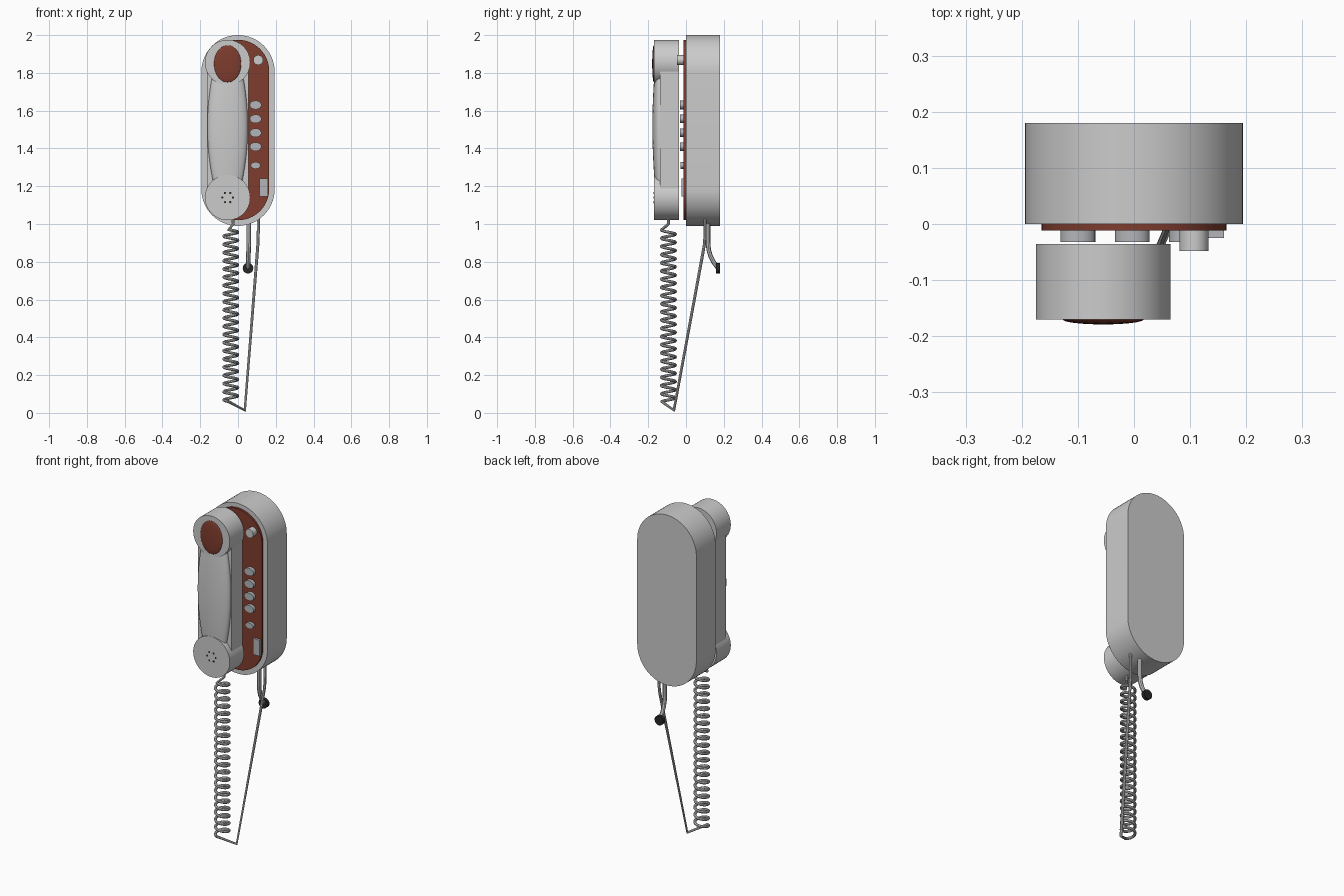
import bpy, bmesh, math
from math import pi, cos, sin

if "Cube" in bpy.data.objects:
    bpy.data.objects.remove(bpy.data.objects["Cube"])


def material(name, rgb):
    m = bpy.data.materials.new(name)
    m.diffuse_color = (*rgb, 1)
    m.use_nodes = True
    m.node_tree.nodes["Principled BSDF"].inputs["Base Color"].default_value = m.diffuse_color
    return m


RED = material("red_brown", (0.21, 0.045, 0.027))
DARK = material("dark", (0.02, 0.02, 0.02))
KEY = material("key_grey", (0.45, 0.46, 0.48))


def finish(name, mesh, mat=None):
    ob = bpy.data.objects.new(name, mesh)
    bpy.context.collection.objects.link(ob)
    if mat:
        mesh.materials.append(mat)
    bpy.ops.object.select_all(action='DESELECT')
    bpy.context.view_layer.objects.active = ob
    ob.select_set(True)
    bpy.ops.object.shade_smooth_by_angle(angle=math.radians(35))
    return ob


def from_bmesh(name, bm, mat=None):
    bmesh.ops.recalc_face_normals(bm, faces=bm.faces)
    mesh = bpy.data.meshes.new(name)
    bm.to_mesh(mesh)
    bm.free()
    return finish(name, mesh, mat)


def prism(name, outline, y0, y1, mat=None):
    """Extrude an (x, z) outline from y0 to y1."""
    bm = bmesh.new()
    face = bm.faces.new([bm.verts.new((x, y0, z)) for x, z in outline])
    ext = bmesh.ops.extrude_face_region(bm, geom=[face])
    for v in ext["geom"]:
        if isinstance(v, bmesh.types.BMVert):
            v.co.y = y1
    return from_bmesh(name, bm, mat)


def ellipse(cx, cz, rx, rz, n=32):
    return [(cx + rx * cos(2 * pi * i / n), cz + rz * sin(2 * pi * i / n)) for i in range(n)]


def stadium(r, z0, z1, n=32):
    top = [(r * cos(pi * i / n), z1 - r + r * sin(pi * i / n)) for i in range(n + 1)]
    low = [(-r * cos(pi * i / n), z0 + r - r * sin(pi * i / n)) for i in range(n + 1)]
    return top + low


def rect(x0, x1, z0, z1):
    return [(x0, z0), (x1, z0), (x1, z1), (x0, z1)]


def cord(name, pts, r, mat=None):
    """Round tube along a list of points."""
    cu = bpy.data.curves.new(name, 'CURVE')
    cu.dimensions = '3D'
    cu.bevel_depth, cu.bevel_resolution, cu.use_fill_caps = r, 2, True
    sp = cu.splines.new('POLY')
    sp.points.add(len(pts) - 1)
    for p, co in zip(sp.points, pts):
        p.co = (*co, 1)
    tmp = bpy.data.objects.new(name + "_path", cu)
    bpy.context.collection.objects.link(tmp)
    bpy.context.view_layer.update()
    mesh = bpy.data.meshes.new_from_object(tmp.evaluated_get(bpy.context.evaluated_depsgraph_get()))
    bpy.data.objects.remove(tmp)
    return finish(name, mesh, mat)


# Wall housing and face plate
prism("wall_housing", stadium(0.194, 0.99, 2.0), 0, 0.18)
prism("face_plate", stadium(0.165, 1.02, 1.975), -0.012, 0.001, RED)

# Keypad: three columns, four rows of keys and a row of small function keys
for c, x in enumerate((-0.1, -0.003, 0.093)):
    for r in range(4):
        prism(f"key_{r}_{c}", ellipse(x, 1.63 - 0.0735 * r, 0.031, 0.023), -0.032, -0.01, KEY)
    prism(f"function_key_{c}", ellipse(x, 1.31, 0.026, 0.018), -0.03, -0.01, KEY)
prism("hook_button", ellipse(0.107, 1.868, 0.026, 0.026), -0.048, -0.01)
prism("slide_switch", rect(0.115, 0.16, 1.145, 1.24), -0.025, -0.01, KEY)

# Handset: ear and mouth drums joined by a body
HX = -0.055
prism("earpiece", ellipse(HX, 1.855, 0.12, 0.12, 64), -0.17, -0.036)
prism("mouthpiece", ellipse(HX, 1.14, 0.12, 0.12, 64), -0.17, -0.036)
prism("handset_body", rect(HX - 0.11, HX + 0.11, 1.17, 1.83), -0.138, -0.037)

# Bulging grip on the front of the handset
bm = bmesh.new()
rings, N = [], 20
for i in range(25):
    t = -1 + 2 * i / 24
    w, h = 0.107 - 0.03 * t * t, 0.04 - 0.012 * t * t
    rings.append([bm.verts.new((HX + w * cos(pi * j / N), -0.138 - h * sin(pi * j / N) ** 0.8,
                                1.515 + 0.29 * t)) for j in range(N + 1)])
for a, b in zip(rings, rings[1:]):
    for j in range(N):
        bm.faces.new((a[j], a[j + 1], b[j + 1], b[j]))
    bm.faces.new((a[0], b[0], b[N], a[N]))
bm.faces.new(rings[0])
bm.faces.new(rings[-1])
from_bmesh("handset_grip", bm)

# Domed oval inlay on the earpiece
bm = bmesh.new()
bmesh.ops.create_uvsphere(bm, u_segments=32, v_segments=16, radius=1)
for v in bm.verts:
    v.co = (HX + 0.072 * v.co.x, -0.17 + 0.009 * v.co.y, 1.848 + 0.098 * v.co.z)
from_bmesh("earpiece_inlay", bm, RED)

# Microphone holes
for i in range(6):
    a = i * pi / 3
    prism(f"mic_hole_{i}", ellipse(HX + 0.028 * cos(a), 1.14 + 0.028 * sin(a), 0.006, 0.006, 12),
          -0.1708, -0.168, DARK)

# Coiled cord, then its straight return to the housing
CX, CY, TURNS, STEP = -0.038, -0.093, 21, 24
path = [(-0.03, CY, 1.04), (-0.025, CY, 1.0)]
a0 = -1.9
for i in range(TURNS * STEP + 1):
    a = a0 + 2 * pi * i / STEP
    path.append((CX + 0.037 * cos(a), CY + 0.037 * sin(a), 0.97 - 0.91 * i / (TURNS * STEP)))
cord("coiled_cord", path, 0.008)
end = path[-1]
cord("return_cord", [end, (0.036, -0.064, 0.014), (0.102, 0.09, 0.85), (0.105, 0.097, 0.89),
                     (0.107, 0.1, 0.93), (0.108, 0.1, 1.06)], 0.008)

# Short line cord with a dark end disc
cord("line_cord", [(0.057, 0.117, 1.02), (0.057, 0.117, 0.9), (0.056, 0.12, 0.865),
                   (0.055, 0.13, 0.83), (0.054, 0.145, 0.8), (0.053, 0.168, 0.768)], 0.012)
prism("line_cord_end", ellipse(0.053, 0.766, 0.028, 0.028), 0.158, 0.179, DARK)
